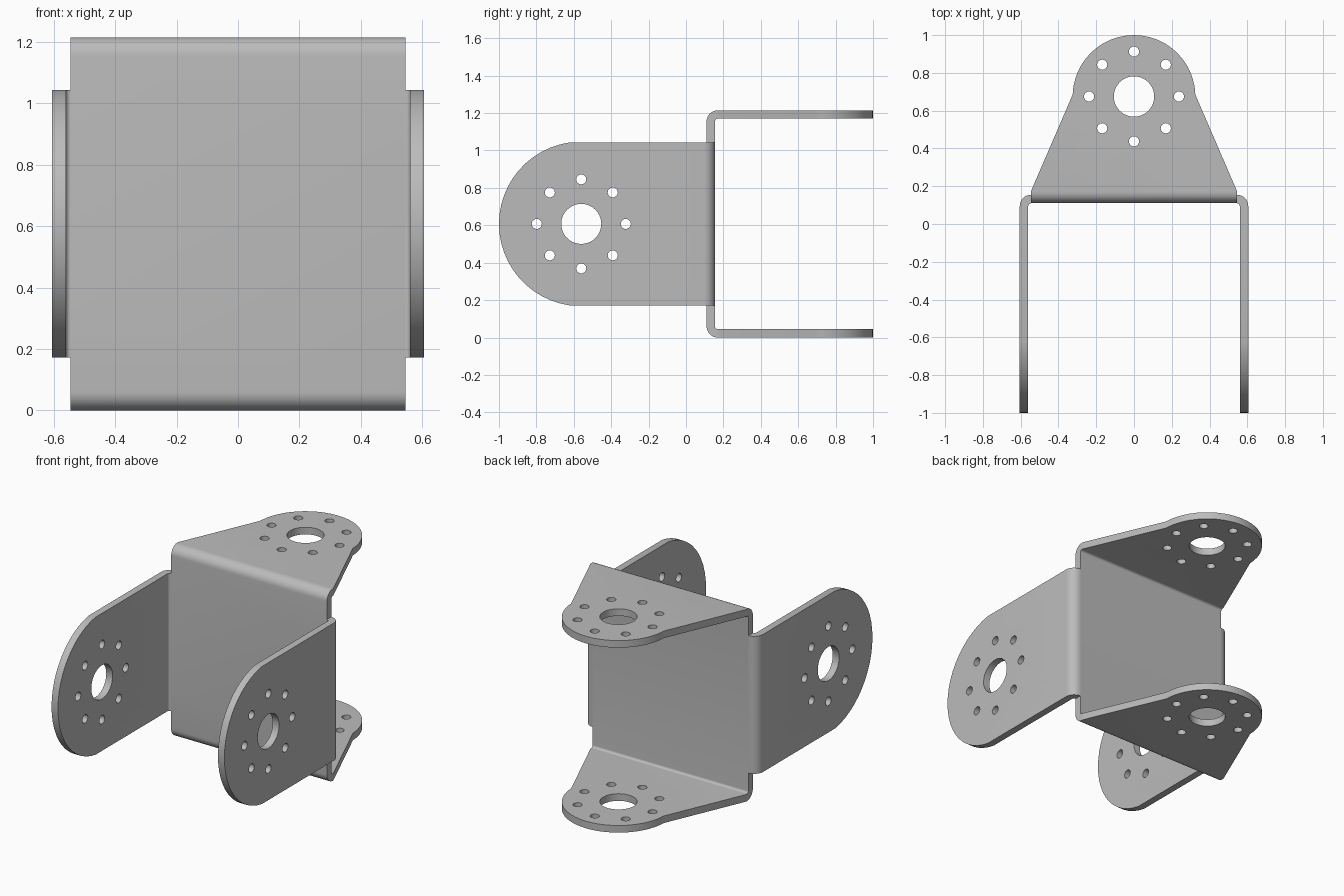
import bpy, bmesh
from math import pi, cos, sin, asin, acos

if "Cube" in bpy.data.objects:
    bpy.data.objects.remove(bpy.data.objects["Cube"], do_unlink=True)

T = 0.045              # sheet thickness
R_OUT, R_IN = 0.06, 0.015  # bend radii
HEIGHT, HALF = 1.215, 0.545
MID = HEIGHT / 2
FRONT, BACK = 0.11, 0.155  # faces of the centre web

steel = bpy.data.materials.new("grey steel")
steel.use_nodes = True
grey = (0.5, 0.5, 0.5, 1)
steel.diffuse_color = grey
steel.node_tree.nodes["Principled BSDF"].inputs["Base Color"].default_value = grey


def arc(cu, cv, r, a0, a1, n):
    return [(cu + r * cos(a0 + (a1 - a0) * i / n),
             cv + r * sin(a0 + (a1 - a0) * i / n)) for i in range(n + 1)]


def prism(name, outlines, axis, w0, w1):
    """Extrude closed outlines along the x or z axis."""
    bm = bmesh.new()
    for pts in outlines:
        place = lambda u, v, w: (w, u, v) if axis == "x" else (u, v, w)
        low = [bm.verts.new(place(u, v, w0)) for u, v in pts]
        high = [bm.verts.new(place(u, v, w1)) for u, v in pts]
        bm.faces.new(low)
        bm.faces.new(high)
        for i in range(len(pts)):
            j = (i + 1) % len(pts)
            bm.faces.new((low[i], low[j], high[j], high[i]))
    bmesh.ops.recalc_face_normals(bm, faces=bm.faces)
    mesh = bpy.data.meshes.new(name)
    bm.to_mesh(mesh)
    bm.free()
    mesh.materials.append(steel)
    obj = bpy.data.objects.new(name, mesh)
    bpy.context.collection.objects.link(obj)
    return obj


def cut(obj, cutter, operation):
    mod = obj.modifiers.new("cut", "BOOLEAN")
    mod.operation, mod.solver, mod.object = operation, "EXACT", cutter
    bpy.context.view_layer.objects.active = obj
    bpy.ops.object.modifier_apply(modifier=mod.name)
    bpy.data.objects.remove(cutter, do_unlink=True)


def finish(obj):
    bpy.ops.object.select_all(action="DESELECT")
    obj.select_set(True)
    bpy.context.view_layer.objects.active = obj
    bpy.ops.object.shade_smooth_by_angle(angle=pi / 6)


def hole_pattern(cu, cv):
    """Large centre hole with a ring of eight screw holes."""
    holes = [arc(cu, cv, 0.107, 0, 2 * pi, 40)[:-1]]
    for k in range(8):
        a = k * pi / 4
        holes.append(arc(cu + 0.238 * cos(a), cv + 0.238 * sin(a),
                         0.027, 0, 2 * pi, 16)[:-1])
    return holes


# Centre web with the top and bottom flanges, folded as one sheet
y_bend = FRONT + R_OUT
lower_out = arc(y_bend, R_OUT, R_OUT, pi, 1.5 * pi, 8)
lower_in = arc(y_bend, R_OUT, R_IN, 1.5 * pi, pi, 8)
flip = lambda pts: [(y, HEIGHT - z) for y, z in reversed(pts)]
section = lower_out + [(1.1, 0), (1.1, T)] + lower_in
section += flip(lower_in) + [(1.1, HEIGHT - T), (1.1, HEIGHT)] + flip(lower_out)
body = prism("web_and_flanges", [section], "x", -HALF, HALF)

# Rounded taper of the flanges
outline = [(-0.6, 0), (0.6, 0), (0.6, 0.1), (HALF, 0.1), (HALF, 0.175)]
outline = [(-HALF - 0.0, 0), (HALF, 0), (HALF, 0.175)]
outline += arc(0, 0.675, 0.325, 0.03, pi - 0.03, 24) + [(-HALF, 0.175)]
cut(body, prism("flange_outline", [outline], "z", -0.5, 1.7), "INTERSECT")
cut(body, prism("flange_holes", hole_pattern(0, 0.675), "z", -0.5, 1.7), "DIFFERENCE")
finish(body)

# Side arms, each folded forward from an edge of the web
ARM_HALF, ARM_R, ARM_Y = 0.435, 0.44, -0.56
for name, s in (("left_arm", 1), ("right_arm", -1)):
    cy = BACK - R_OUT
    fold = arc(HALF, cy, R_OUT, pi / 2, 0, 8) + [(HALF + R_OUT, -1.1), (HALF + R_IN, -1.1)]
    fold += arc(HALF, cy, R_IN, 0, pi / 2, 8)
    arm = prism(name, [[(s * x, y) for x, y in fold]], "z",
                MID - ARM_HALF, MID + ARM_HALF)
    a = pi - asin(ARM_HALF / ARM_R)
    shape = [(0.3, MID - ARM_HALF - 0.01), (0.3, MID + ARM_HALF + 0.01),
             (ARM_Y + ARM_R * cos(a), MID + ARM_HALF + 0.01)]
    shape += arc(ARM_Y, MID, ARM_R, a, 2 * pi - a, 24)
    shape.append((ARM_Y + ARM_R * cos(a), MID - ARM_HALF - 0.01))
    cut(arm, prism("arm_outline", [shape], "x", -0.9, 0.9), "INTERSECT")
    cut(arm, prism("arm_holes", hole_pattern(ARM_Y, MID), "x", -0.9, 0.9), "DIFFERENCE")
    finish(arm)
